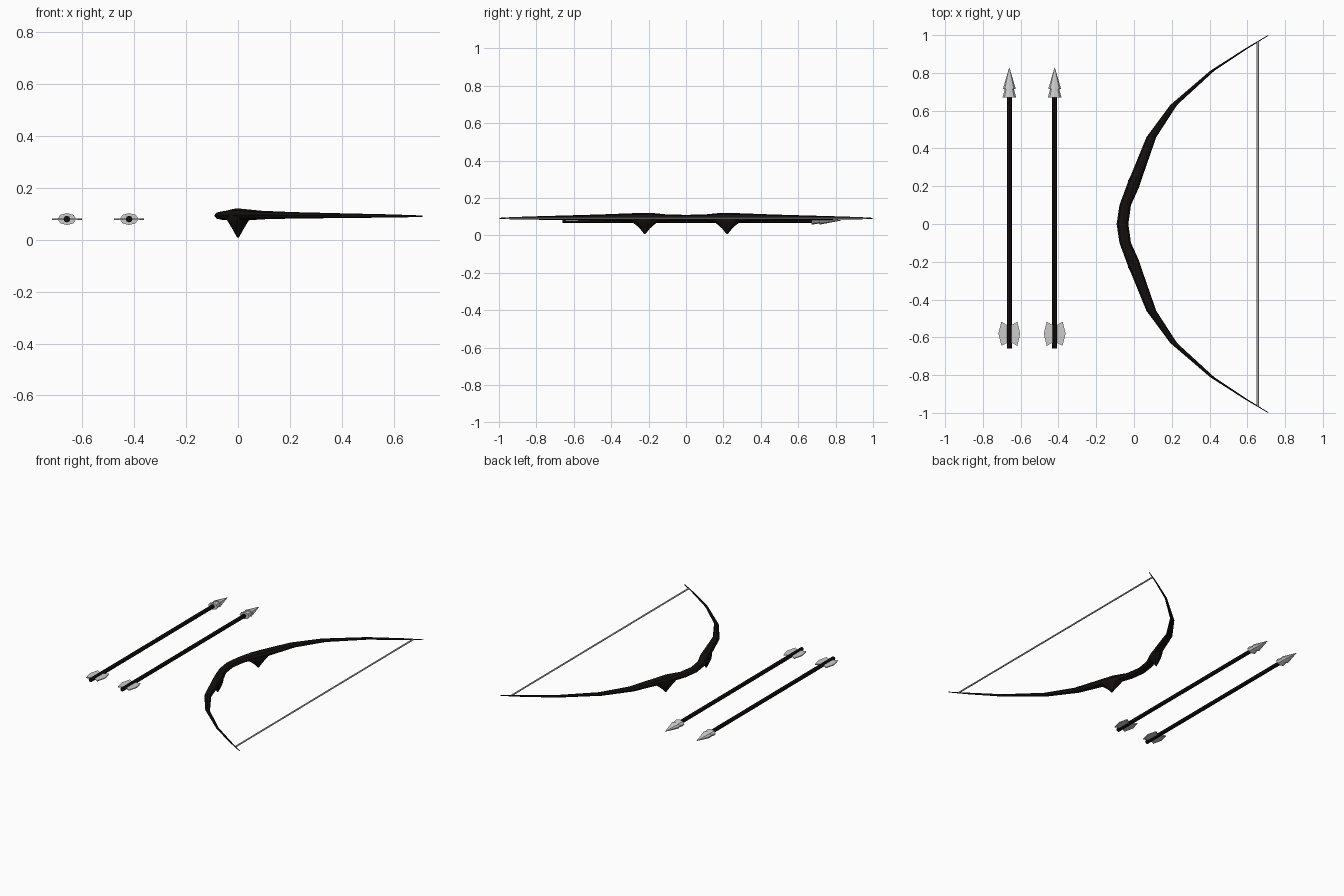
import bpy, bmesh, math
from mathutils import Vector, Matrix

if "Cube" in bpy.data.objects:
    bpy.data.objects.remove(bpy.data.objects["Cube"])

dark = bpy.data.materials.new("dark_wood")
dark.diffuse_color = (0.008, 0.005, 0.005, 1)
dark.use_nodes = True
dark.node_tree.nodes["Principled BSDF"].inputs["Base Color"].default_value = dark.diffuse_color


def loft(name, rings, mat=None):
    """Skin a list of equal-length point rings and cap both ends."""
    bm = bmesh.new()
    loops = [[bm.verts.new(p) for p in r] for r in rings]
    n = len(rings[0])
    for a, b in zip(loops, loops[1:]):
        for i in range(n):
            j = (i + 1) % n
            bm.faces.new((a[i], a[j], b[j], b[i]))
    bm.faces.new(loops[0])
    bm.faces.new(loops[-1])
    bmesh.ops.recalc_face_normals(bm, faces=bm.faces)
    me = bpy.data.meshes.new(name)
    bm.to_mesh(me)
    bm.free()
    ob = bpy.data.objects.new(name, me)
    bpy.context.collection.objects.link(ob)
    if mat:
        me.materials.append(mat)
    return ob


def ring_y(x, y, z, rx, rz, n=8):
    """Elliptical ring facing along y."""
    return [(x + rx * math.cos(2 * math.pi * i / n), y,
             z + rz * math.sin(2 * math.pi * i / n)) for i in range(n)]


# Bow limb: y, outer x, inner x, bottom z, top z (one half, mirrored)
half = [(0, -.092, -.030, .077, .110), (.10, -.077, -.016, .076, .112),
        (.19, -.044, .025, .072, .121), (.25, -.020, .045, .073, .120),
        (.46, .066, .118, .079, .112), (.63, .192, .228, .082, .107),
        (.81, .402, .424, .084, .102), (.93, .590, .604, .086, .098),
        (.997, .704, .712, .088, .094)]
stations = [(-s[0],) + s[1:] for s in half[:0:-1]] + half
loft("bow_limb", [ring_y((a + b) / 2, y, (lo + hi) / 2, (b - a) / 2, (hi - lo) / 2)
                  for y, a, b, lo, hi in stations], dark)

# Pointed horns under the grip: z, half width, half length
horn = [(.098, .030, .095), (.074, .033, .078), (.055, .026, .050),
        (.035, .017, .027), (.008, .003, .004)]
for side in (-1, 1):
    turn = Matrix.Rotation(-side * .36, 3, 'Z')
    rings = []
    for z, w, l in horn:
        rings.append([turn @ Vector((w * math.cos(k * math.pi / 4),
                                     l * math.sin(k * math.pi / 4), 0))
                      + Vector((0, side * .22, z)) for k in range(8)])
    loft("horn_upper" if side > 0 else "horn_lower", rings, dark)

# Bow string
loft("bow_string", [ring_y(.655, y, .091, .006, .005, 6) for y in (-.965, .965)])

# Arrows
Z = .08
for k, x in enumerate((-.66, -.42), 1):
    loft(f"arrow_shaft_{k}", [ring_y(x, y, Z, .013, .013) for y in (-.66, .69)], dark)
    # Two stacked flattened cones form the head
    loft(f"arrow_collar_{k}", [ring_y(x, .67, Z, .036, .023), ring_y(x, .76, Z, .012, .009)])
    loft(f"arrow_tip_{k}", [ring_y(x, .715, Z, .034, .022), ring_y(x, .828, Z, .001, .001)])
    # Flat feathers on both sides
    for s in (-1, 1):
        outline = [(.004, -.625), (.042, -.645), (.058, -.58), (.042, -.517), (.004, -.54)]
        loft(f"feather_{k}_{'right' if s > 0 else 'left'}",
             [[(x + s * u, v, Z + h) for u, v in outline] for h in (-.003, .003)])
